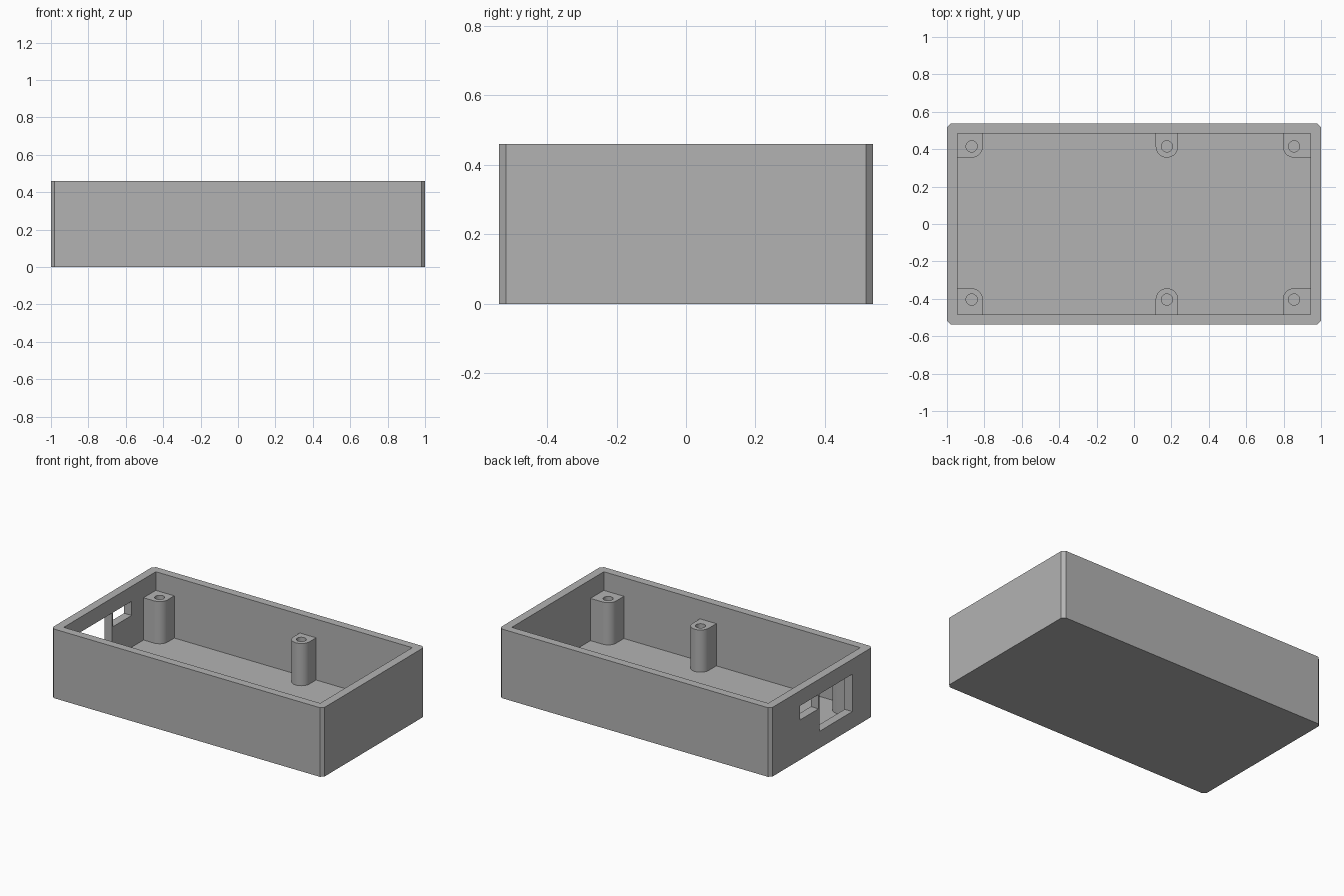
import bpy
import bmesh
from math import atan2, cos, sin, pi, radians

if "Cube" in bpy.data.objects:
    bpy.data.objects.remove(bpy.data.objects["Cube"], do_unlink=True)

HX, HY, HEIGHT = 1.0, 0.538, 0.46      # outer half sizes and height
IX, IY, FLOOR = 0.944, 0.484, 0.055    # cavity half sizes and floor level
CHAMFER = 0.02
POST_TOP, POST_R, HOLE_R = 0.336, 0.06, 0.03
EMBED = 0.02                           # overlap of posts into the walls

grey = bpy.data.materials.new("plain grey")
grey.use_nodes = True
colour = (0.45, 0.45, 0.45, 1)
grey.diffuse_color = colour
grey.node_tree.nodes["Principled BSDF"].inputs["Base Color"].default_value = colour


def prism(name, outline, z0, z1):
    """Extrude a counter-clockwise outline from z0 up to z1."""
    bm = bmesh.new()
    face = bm.faces.new([bm.verts.new((x, y, z0)) for x, y in outline])
    top = bmesh.ops.extrude_face_region(bm, geom=[face])["geom"]
    verts = [v for v in top if isinstance(v, bmesh.types.BMVert)]
    bmesh.ops.translate(bm, verts=verts, vec=(0, 0, z1 - z0))
    bmesh.ops.recalc_face_normals(bm, faces=bm.faces)
    mesh = bpy.data.meshes.new(name)
    bm.to_mesh(mesh)
    bm.free()
    mesh.materials.append(grey)
    obj = bpy.data.objects.new(name, mesh)
    bpy.context.collection.objects.link(obj)
    return obj


def rect(x0, x1, y0, y1):
    return [(x0, y0), (x1, y0), (x1, y1), (x0, y1)]


def circle(cx, cy, r, n=48):
    return [(cx + r * cos(2 * pi * i / n), cy + r * sin(2 * pi * i / n)) for i in range(n)]


def post_outline(cx, cy, sx, sy):
    """Round towards the room, square towards the walls at sides sx and sy."""
    r, wx, wy = POST_R, sx * (IX + EMBED), sy * (IY + EMBED)
    pts = [(x, y) for x, y in circle(cx, cy, r)
           if sy * (y - cy) < 1e-6 and sx * (x - cx) < 1e-6]
    if sx:
        pts += [(cx - sx * r, wy), (wx, wy), (wx, cy - sy * r)]
    else:
        pts += [(cx - r, wy), (cx + r, wy)]
    return sorted(pts, key=lambda p: atan2(p[1] - cy, p[0] - cx))


def combine(target, tool, operation):
    mod = target.modifiers.new(operation.lower(), "BOOLEAN")
    mod.operation, mod.solver, mod.object = operation, "EXACT", tool
    bpy.context.view_layer.objects.active = target
    bpy.ops.object.modifier_apply(modifier=mod.name)
    bpy.data.objects.remove(tool, do_unlink=True)


# Outer block with chamfered upright corners
c = CHAMFER
outer = [(HX - c, -HY), (HX, c - HY), (HX, HY - c), (HX - c, HY),
         (c - HX, HY), (-HX, HY - c), (-HX, c - HY), (c - HX, -HY)]
case = prism("enclosure_base", outer, 0, HEIGHT)

# Open cavity
combine(case, prism("cavity", rect(-IX, IX, -IY, IY), FLOOR, 1), "DIFFERENCE")

# Screw posts with bored holes along both long walls
for sy, cy in ((1, 0.415), (-1, -0.404)):
    for sx, cx in ((-1, -0.868), (0, 0.176), (1, 0.856)):
        post = prism("post", post_outline(cx, cy, sx, sy), FLOOR - EMBED, POST_TOP)
        combine(case, post, "UNION")
        hole = prism("hole", circle(cx, cy, HOLE_R), FLOOR, POST_TOP + 0.1)
        combine(case, hole, "DIFFERENCE")

# Connector openings in the end wall: small one beside a tall one
for y0, y1, z0 in ((0.035, 0.23, 0.266), (-0.32, 0.025, 0.112)):
    port = prism("port", rect(-HX - 0.1, -IX + 0.01, y0, y1), z0, 0.36)
    combine(case, port, "DIFFERENCE")

# One material, smooth round posts, sharp edges
case.data.materials.clear()
case.data.materials.append(grey)
for poly in case.data.polygons:
    poly.material_index = 0
bpy.ops.object.select_all(action="DESELECT")
case.select_set(True)
bpy.context.view_layer.objects.active = case
bpy.ops.object.shade_smooth_by_angle(angle=radians(30))
